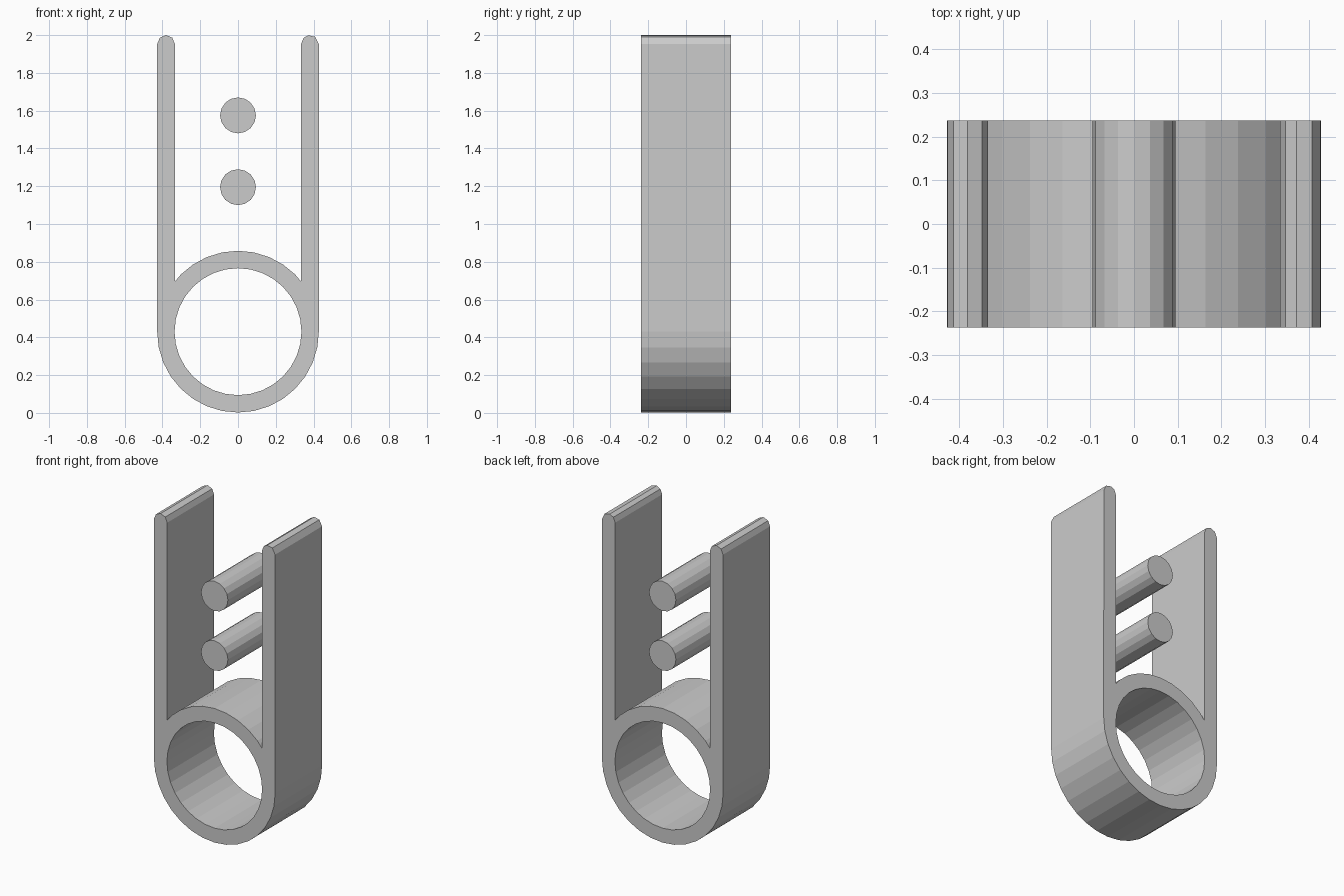
import bpy
import math

cube = bpy.data.objects.get("Cube")
if cube:
    bpy.data.objects.remove(cube, do_unlink=True)

DEPTH = 0.237          # half depth along y
CENTRE = 0.43          # height of the ring centre
OUTER, INNER = 0.428, 0.336
LEG_X, CAP = 0.381, 0.0465
CAP_Z = 2.0 - CAP

grey = bpy.data.materials.new("light_grey")
grey.diffuse_color = (0.6, 0.6, 0.6, 1)
grey.use_nodes = True
grey.node_tree.nodes["Principled BSDF"].inputs["Base Color"].default_value = (0.6, 0.6, 0.6, 1)


def arc(cx, cz, radius, angles):
    return [(cx + radius * math.cos(math.radians(a)),
             cz + radius * math.sin(math.radians(a))) for a in angles]


def circle(cx, cz, radius, sides):
    return arc(cx, cz, radius, [360 * i / sides for i in range(sides)])


def extruded(name, outlines):
    """Fill closed outlines in the x-z plane (inner ones are holes) and extrude along y."""
    curve = bpy.data.curves.new(name + "_profile", 'CURVE')
    curve.dimensions = '2D'
    curve.fill_mode = 'BOTH'
    curve.extrude = DEPTH
    for points in outlines:
        spline = curve.splines.new('POLY')
        spline.points.add(len(points) - 1)
        for point, (x, z) in zip(spline.points, points):
            point.co = (x, z, 0, 1)
        spline.use_cyclic_u = True
    helper = bpy.data.objects.new(name + "_helper", curve)
    bpy.context.collection.objects.link(helper)
    graph = bpy.context.evaluated_depsgraph_get()
    mesh = bpy.data.meshes.new_from_object(helper.evaluated_get(graph))
    bpy.data.objects.remove(helper, do_unlink=True)
    mesh.materials.clear()
    mesh.materials.append(grey)
    mesh.shade_flat()
    obj = bpy.data.objects.new(name, mesh)
    obj.rotation_euler.x = math.pi / 2
    bpy.context.collection.objects.link(obj)
    return obj


# Frame: lower half ring, two round-tipped legs and the ring's top arc between them
step = 360 / 32
inner_x = LEG_X - CAP
notch_z = CENTRE + 0.2645
outline = arc(0, CENTRE, OUTER, [180 + step * i for i in range(17)])
outline += arc(LEG_X, CAP_Z, CAP, [0, 54, 101, 137, 180])
outline += [(inner_x, notch_z)]
outline += arc(0, CENTRE, OUTER, [45 + step * i for i in range(9)])
outline += [(-inner_x, notch_z)]
outline += arc(-LEG_X, CAP_Z, CAP, [0, 45, 90, 135, 180])
extruded("ring_and_legs", [outline, circle(0, CENTRE, INNER, 32)])

# Two pins floating between the legs
for name, height in (("lower_pin", 1.195), ("upper_pin", 1.575)):
    extruded(name, [circle(0, height, 0.095, 16)])
